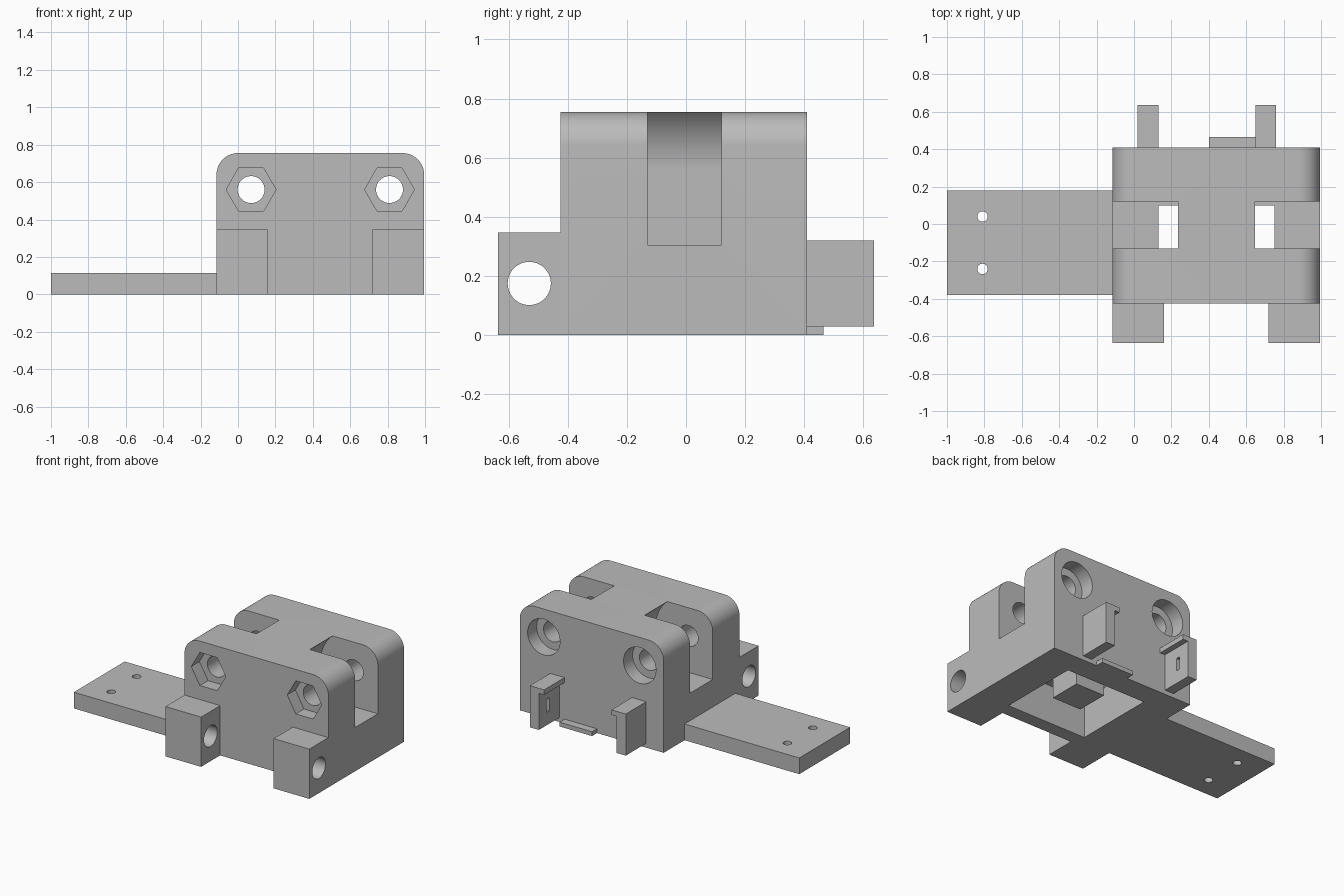
import bpy, bmesh, math
from mathutils import Matrix

cube = bpy.data.objects.get("Cube")
if cube:
    bpy.data.objects.remove(cube, do_unlink=True)

grey = bpy.data.materials.new("plain grey")
grey.use_nodes = True
COLOUR = (0.5, 0.5, 0.5, 1)
grey.diffuse_color = COLOUR
grey.node_tree.nodes["Principled BSDF"].inputs["Base Color"].default_value = COLOUR

MID = 0.44                 # mirror line of the body in x
AXLES = (0.07, 0.81)       # bolt centres in x
AXLE_Z = 0.56


def finish(name, bm):
    bmesh.ops.recalc_face_normals(bm, faces=bm.faces)
    mesh = bpy.data.meshes.new(name)
    bm.to_mesh(mesh)
    bm.free()
    mesh.materials.append(grey)
    ob = bpy.data.objects.new(name, mesh)
    bpy.context.collection.objects.link(ob)
    return ob


def box(name, x, y, z):
    bm = bmesh.new()
    bmesh.ops.create_cube(bm, size=1)
    for v in bm.verts:
        for i, (lo, hi) in enumerate((x, y, z)):
            v.co[i] = lo if v.co[i] < 0 else hi
    return finish(name, bm)


def prism(name, outline, y0, y1):
    """Extrude an x-z outline along y."""
    bm = bmesh.new()
    face = bm.faces.new([bm.verts.new((x, y0, z)) for x, z in outline])
    new = bmesh.ops.extrude_face_region(bm, geom=[face])["geom"]
    bmesh.ops.translate(bm, vec=(0, y1 - y0, 0),
                        verts=[g for g in new if isinstance(g, bmesh.types.BMVert)])
    return finish(name, bm)


def cylinder(name, centre, radius, depth, axis, sides=48):
    bm = bmesh.new()
    bmesh.ops.create_cone(bm, cap_ends=True, segments=sides, radius1=radius,
                          radius2=radius, depth=depth)
    turn = {"X": Matrix.Rotation(math.pi / 2, 4, "Y"),
            "Y": Matrix.Rotation(math.pi / 2, 4, "X"),
            "Z": Matrix.Identity(4)}[axis]
    bmesh.ops.transform(bm, matrix=Matrix.Translation(centre) @ turn, verts=bm.verts)
    return finish(name, bm)


def arc(cx, cz, r, a0, a1, n=16):
    angles = [math.radians(a0 + (a1 - a0) * i / n) for i in range(n + 1)]
    return [(cx + r * math.cos(a), cz + r * math.sin(a)) for a in angles]


def select(ob):
    bpy.ops.object.select_all(action="DESELECT")
    ob.select_set(True)
    bpy.context.view_layer.objects.active = ob


def cut(ob, *cutters):
    for c in cutters:
        c.hide_render = True
        mod = ob.modifiers.new("cut", "BOOLEAN")
        mod.operation = "DIFFERENCE"
        mod.solver = "EXACT"
        mod.object = c
        select(ob)
        bpy.ops.object.modifier_apply(modifier=mod.name)
        bpy.data.objects.remove(c, do_unlink=True)


def mirror(pair):
    return tuple(sorted(2 * MID - p for p in pair))


# Main block with rounded top edges
R, TOP = 0.115, 0.755
outline = [(-0.115, 0), (0.995, 0)]
outline += arc(0.995 - R, TOP - R, R, 0, 90) + arc(-0.115 + R, TOP - R, R, 90, 180)
body = prism("main_block", outline, -0.425, 0.41)

# Side slots, curved over the axles
slot = [(1.1, 0.305), (0.555, 0.305)]
slot += arc(0.81, AXLE_Z, 0.255, 180, 130) + [(0.645, 0.9), (1.1, 0.9)]
cut(body, prism("slot_cutter", slot, -0.13, 0.12),
    prism("slot_cutter", [(2 * MID - x, z) for x, z in slot], -0.13, 0.12))

# Cavity underneath, open up into the slots
cut(body, box("cavity_cutter", (0.13, 0.75), (-0.33, 0.25), (-0.1, 0.27)),
    box("shaft_cutter", (0.13, 0.75), (-0.13, 0.10), (-0.1, 0.31)))
box("centre_web", (0.33, 0.555), (-0.13, 0.10), (0.04, 0.32))

# Bolt holes with hexagonal nut pockets and round counterbores
for x in AXLES:
    cut(body, cylinder("bolt_cutter", (x, 0, AXLE_Z), 0.072, 2, "Y"),
        cylinder("head_cutter", (x, 0.41, AXLE_Z), 0.125, 0.2, "Y"))
    nut = [(x + 0.133 * math.cos(k * math.pi / 3),
            AXLE_Z + 0.133 * math.sin(k * math.pi / 3)) for k in range(6)]
    cut(body, prism("nut_cutter", nut, -0.6, -0.335))

# Front lugs with a cross hole
lugs = []
for side, x in (("left", (0.72, 0.995)), ("right", (-0.115, 0.16))):
    lug = box(side + "_front_lug", x, (-0.635, -0.425), (0, 0.347))
    cut(lug, cylinder("pin_cutter", (sum(x) / 2, -0.53, 0.175), 0.073, 1, "X"))
    lugs.append(lug)

# Side plate with two screw holes
plate = box("side_plate", (-1, -0.115), (-0.38, 0.18), (0, 0.113))
for y in (0.04, -0.24):
    cut(plate, cylinder("screw_cutter", (-0.81, y, 0), 0.028, 1, "Z", 24))

# Rear clips: wall, inward lip and a small recess
SHIFT = -0.1               # clips sit slightly off the body centre
for side in ("left", "right"):
    def place(pair):
        if side == "left":
            return pair
        return tuple(sorted(0.78 - p for p in pair))
    wall = box(side + "_clip", place((0.69, 0.76)), (0.41, 0.635), (0.03, 0.285))
    cut(wall, box("recess_cutter", place((0.66, 0.72)), (0.52, 0.55), (0.12, 0.21)))
    box(side + "_clip_lip", place((0.65, 0.76)), (0.41, 0.635), (0.285, 0.32))

# Thin rear ledge between the clips
box("rear_ledge", (0.40, 0.65), (0.41, 0.465), (0, 0.03))

# Smooth round surfaces, keep edges sharp
for ob in [body, plate] + lugs:
    select(ob)
    bpy.ops.object.shade_smooth_by_angle(angle=math.radians(30))
